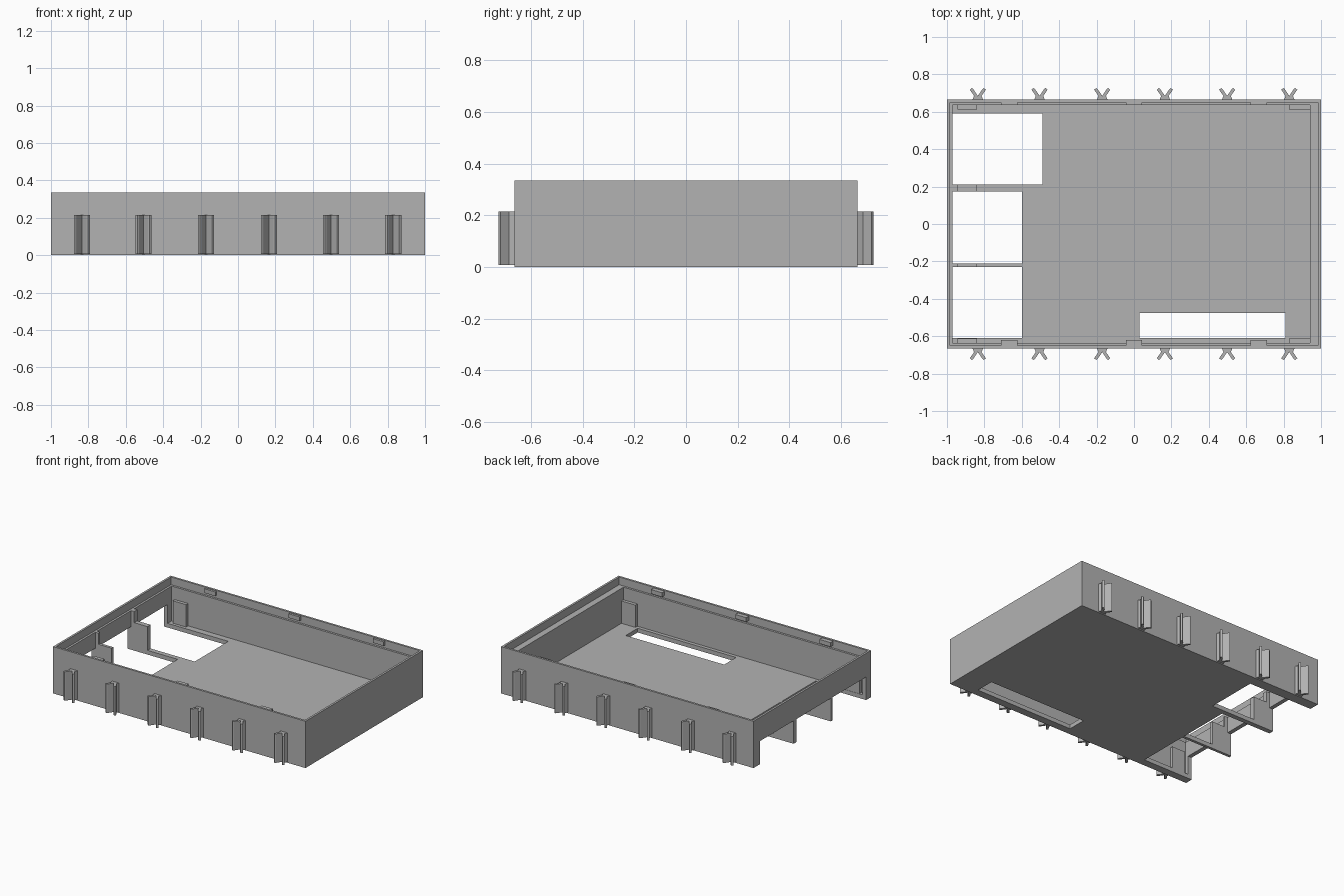
import bpy
import bmesh
from mathutils import Vector

if "Cube" in bpy.data.objects:
    bpy.data.objects.remove(bpy.data.objects["Cube"], do_unlink=True)

grey = bpy.data.materials.new("plain grey")
grey.use_nodes = True
colour = (0.45, 0.45, 0.45, 1)
grey.diffuse_color = colour
grey.node_tree.nodes["Principled BSDF"].inputs["Base Color"].default_value = colour


def finish(name, bm):
    bmesh.ops.recalc_face_normals(bm, faces=bm.faces)
    mesh = bpy.data.meshes.new(name)
    bm.to_mesh(mesh)
    bm.free()
    mesh.materials.append(grey)
    obj = bpy.data.objects.new(name, mesh)
    bpy.context.collection.objects.link(obj)
    return obj


def box(name, x, y, z):
    """Box from (low, high) ranges on each axis."""
    bm = bmesh.new()
    bmesh.ops.create_cube(bm, size=1)
    for v in bm.verts:
        v.co = Vector([r[0] if c < 0 else r[1] for c, r in zip(v.co, (x, y, z))])
    return finish(name, bm)


def cut(target, x, y, z):
    cutter = box("cutter", x, y, z)
    cutter.hide_render = True
    mod = target.modifiers.new("cut", "BOOLEAN")
    mod.operation = "DIFFERENCE"
    mod.solver = "EXACT"
    mod.object = cutter
    bpy.context.view_layer.objects.active = target
    bpy.ops.object.modifier_apply(modifier=mod.name)
    bpy.data.objects.remove(cutter, do_unlink=True)


# Tray shell: cavity, then the wider recess for a lid
HEIGHT, FLOOR, LEDGE = 0.335, 0.03, 0.28
HALF_Y = 0.665
tray = box("tray_shell", (-1, 1), (-HALF_Y, HALF_Y), (0, HEIGHT))
cut(tray, (-0.97, 0.94), (-0.635, 0.635), (FLOOR, 0.5))
cut(tray, (-0.985, 0.985), (-0.65, 0.65), (LEDGE, 0.5))

# Ports through the floor and the lower part of the end wall
for inner_x, y in ((-0.49, (0.21, 0.59)), (-0.6, (-0.21, 0.175)), (-0.6, (-0.61, -0.23))):
    cut(tray, (-1.1, inner_x), y, (-0.1, 0.165))

# Long slot in the floor
cut(tray, (0.03, 0.81), (-0.61, -0.475), (-0.1, 0.1))

# Dividers between the ports, each with a taller post at the wall
for name, y in (("back", (0.175, 0.21)), ("front", (-0.23, -0.21))):
    box(name + "_divider_rib", (-0.99, -0.84), y, (0.005, 0.2))
    box(name + "_divider_post", (-0.975, -0.945), y, (0.01, LEDGE))

# Corner support plates and lid catches along the long walls
for side, name in ((1, "back"), (-1, "front")):
    for end, x in (("right", (-0.945, -0.84)), ("left", (0.83, 0.945))):
        y = sorted((side * 0.612, side * 0.64))
        box(f"{name}_{end}_corner_plate", x, y, (0.02, 0.19))
    for x in (-0.667, 0, 0.667):
        y = sorted((side * (0.635 if side > 0 else 0.62), side * 0.655))
        box(name + "_lid_catch", (x - 0.043, x + 0.043), y, (0.3, 0.33))

# Forked clips on the outside of both long walls
half = [(0.03, 0.66), (0.02, 0.685), (0.043, 0.718), (0.032, 0.727), (0.025, 0.722)]
profile = half + [(0, 0.685)] + [(-x, y) for x, y in reversed(half)]
for side, name in ((1, "back"), (-1, "front")):
    for x in (-0.835, -0.505, -0.17, 0.165, 0.498, 0.83):
        bm = bmesh.new()
        face = bm.faces.new([bm.verts.new((x + px, side * py, 0.007)) for px, py in profile])
        rim = bmesh.ops.extrude_face_region(bm, geom=[face])
        top = [g for g in rim["geom"] if isinstance(g, bmesh.types.BMVert)]
        bmesh.ops.translate(bm, verts=top, vec=(0, 0, 0.207))
        finish(name + "_forked_clip", bm)
